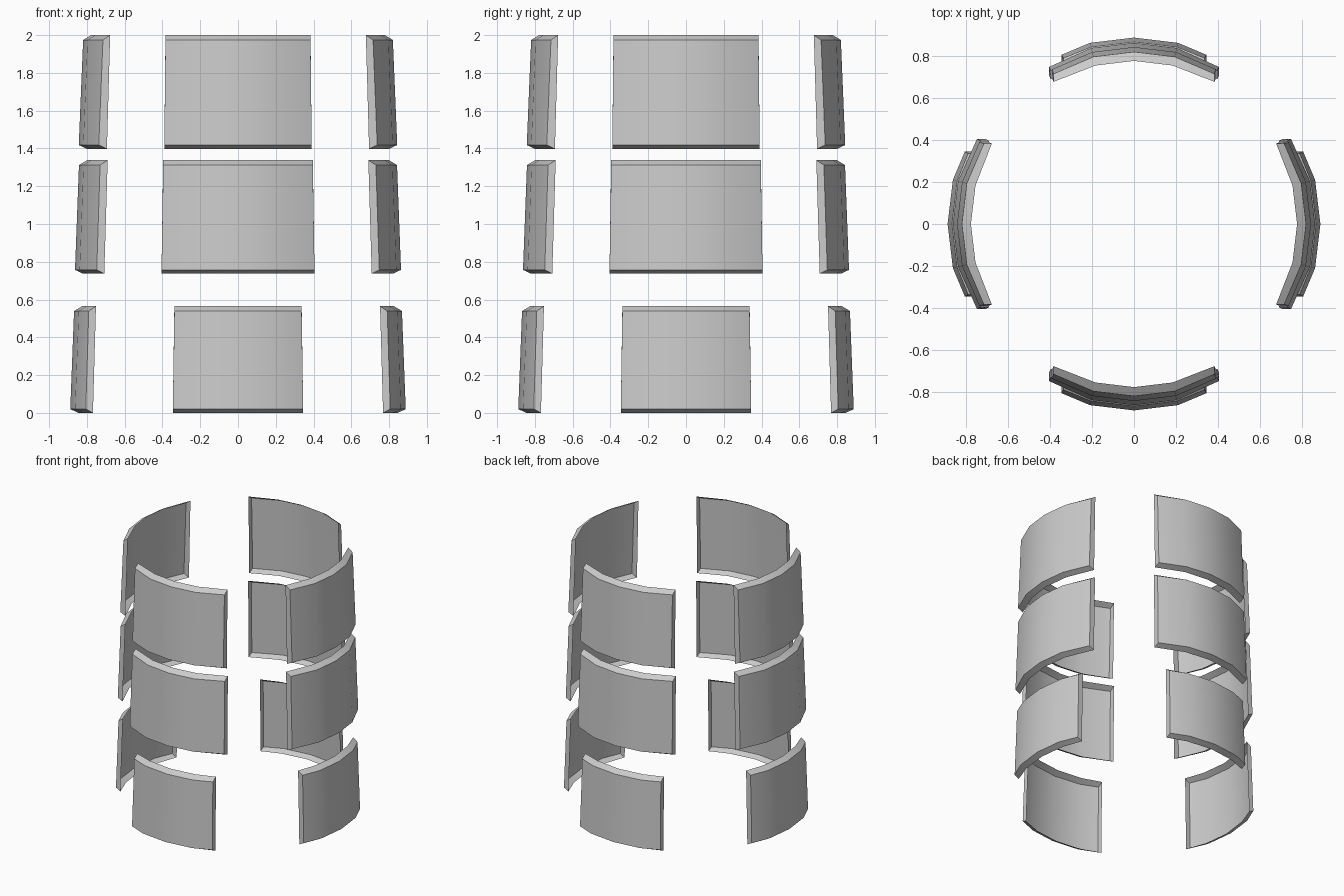
import bpy
import bmesh
from math import sin, cos, radians, pi
from mathutils import Matrix

if "Cube" in bpy.data.objects:
    bpy.data.objects.remove(bpy.data.objects["Cube"])

# Each tier: (name, z_bottom, z_top, bottom edge, top edge)
# edge = (outer radius, half width, outer end depth, inner end depth)
TIERS = [
    ("lower", 0.0, 0.565, (0.888, 0.345, 0.806, 0.768), (0.868, 0.337, 0.790, 0.752)),
    ("middle", 0.737, 1.338, (0.863, 0.405, 0.748, 0.708), (0.842, 0.396, 0.730, 0.690)),
    ("upper", 1.398, 2.0, (0.843, 0.390, 0.737, 0.694), (0.820, 0.384, 0.715, 0.677)),
]
SIDES = ["front", "right", "back", "left"]
STEP = radians(13.7)   # angle of the facet line beside the centre
FLANGE = 0.043         # radial depth of the folded rim
LIP = 0.02             # rim slopes away from the plate by this height


def arc(bm, edge, z, inner):
    """Row of five points across the plate, facing -y."""
    radius, half, outer_y, inner_y = edge
    r = radius - FLANGE if inner else radius
    end = inner_y if inner else outer_y
    pts = [(-half, -end), (-r * sin(STEP), -r * cos(STEP)), (0, -r),
           (r * sin(STEP), -r * cos(STEP)), (half, -end)]
    return [bm.verts.new((x, y, z)) for x, y in pts]


def plate(name, z0, z1, low, high, angle):
    """Curved open-backed plate with a rim folded inward on all four edges."""
    bm = bmesh.new()
    rows = [arc(bm, low, z0, True), arc(bm, low, z0 + LIP, False),
            arc(bm, high, z1 - LIP * 1.3, False), arc(bm, high, z1, True)]
    for a, b in zip(rows, rows[1:]):
        for i in range(4):
            bm.faces.new((a[i], a[i + 1], b[i + 1], b[i]))
    # end flanges
    bm.faces.new([rows[k][0] for k in (0, 1, 2, 3)])
    bm.faces.new([rows[k][4] for k in (3, 2, 1, 0)])
    bm.transform(Matrix.Rotation(angle, 4, 'Z'))
    mesh = bpy.data.meshes.new(name)
    bm.to_mesh(mesh)
    bm.free()
    obj = bpy.data.objects.new(name, mesh)
    bpy.context.collection.objects.link(obj)
    obj.select_set(True)
    bpy.context.view_layer.objects.active = obj


# Three tiers of four plates
for tier, z0, z1, low, high in TIERS:
    for k, side in enumerate(SIDES):
        plate(f"{tier}_{side}_plate", z0, z1, low, high, k * pi / 2)

bpy.ops.object.shade_smooth_by_angle(angle=radians(30))
